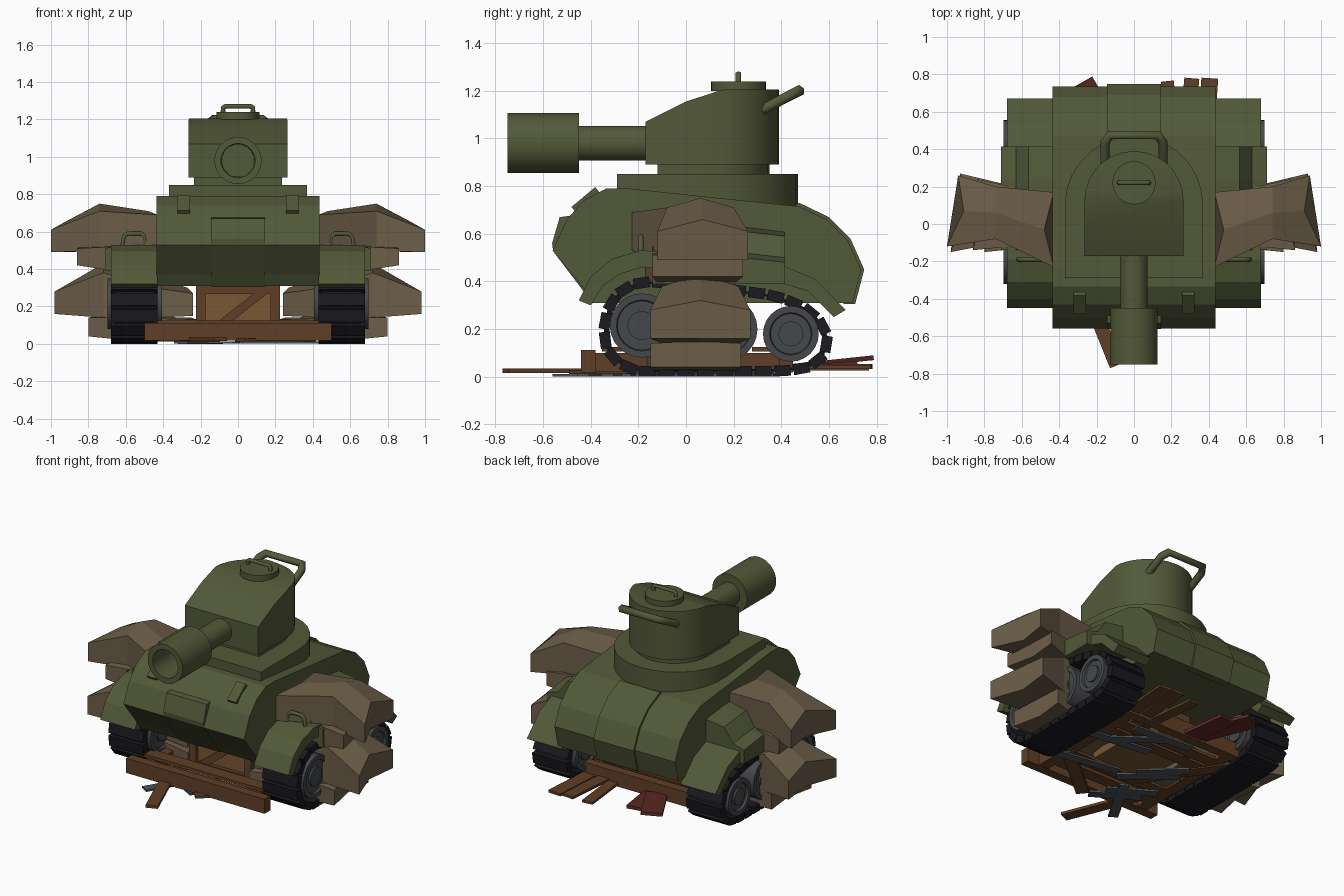
import bpy, bmesh, math, random
from mathutils import Matrix, Vector

if "Cube" in bpy.data.objects:
    bpy.data.objects.remove(bpy.data.objects["Cube"])

random.seed(4)
mats = {}
COL = dict(green=(0.085, 0.1, 0.04), sack=(0.15, 0.11, 0.065), wood=(0.115, 0.05, 0.02),
           crate=(0.19, 0.095, 0.035), black=(0.01, 0.01, 0.014), grey=(0.06, 0.064, 0.07),
           red=(0.11, 0.022, 0.016), metal=(0.075, 0.085, 0.1))
for n, c in COL.items():
    mats[n] = bpy.data.materials.new(n)
    mats[n].diffuse_color = (*c, 1)


def finish(name, bm, col, mirror=False, smooth=False):
    bmesh.ops.recalc_face_normals(bm, faces=bm.faces)
    me = bpy.data.meshes.new(name)
    bm.to_mesh(me)
    bm.free()
    ob = bpy.data.objects.new(name, me)
    bpy.context.collection.objects.link(ob)
    me.materials.append(mats[col])
    if smooth:
        bpy.ops.object.select_all(action='DESELECT')
        ob.select_set(True)
        bpy.context.view_layer.objects.active = ob
        bpy.ops.object.shade_smooth_by_angle(angle=math.radians(25))
    if mirror:
        ob.modifiers.new('Mirror', 'MIRROR')
    return ob


def loft(bm, rings):
    vs = [[bm.verts.new(p) for p in r] for r in rings]
    n = len(vs[0])
    for a, b in zip(vs, vs[1:]):
        for i in range(n):
            bm.faces.new((a[i], a[(i + 1) % n], b[(i + 1) % n], b[i]))
    bm.faces.new(vs[0])
    bm.faces.new(vs[-1])


def prism_x(name, prof, x0, x1, col='green', **k):
    bm = bmesh.new()
    loft(bm, [[(x, y, z) for y, z in prof] for x in (x0, x1)])
    return finish(name, bm, col, **k)


def add_box(bm, c, s, rot=(0, 0, 0)):
    m = Matrix.Translation(c)
    for a, ax in zip(rot, 'XYZ'):
        m = m @ Matrix.Rotation(math.radians(a), 4, ax)
    bmesh.ops.create_cube(bm, size=1, matrix=m @ Matrix.Diagonal((*s, 1)))


def boxes(name, items, col, **k):
    bm = bmesh.new()
    for it in items:
        add_box(bm, *it)
    return finish(name, bm, col, **k)


def cylinder(name, c, r, length, axis, col, seg=32, recess=None, **k):
    """Cylinder; recess = (rim width, depth) sinks the ends facing -y or +/-x."""
    bm = bmesh.new()
    rot = {'x': Matrix.Rotation(math.pi / 2, 4, 'Y'),
           'y': Matrix.Rotation(math.pi / 2, 4, 'X'), 'z': Matrix()}[axis]
    bmesh.ops.create_cone(bm, cap_ends=True, segments=seg, radius1=r, radius2=r,
                          depth=length, matrix=Matrix.Translation(c) @ rot)
    if recess:
        bm.normal_update()
        caps = [f for f in bm.faces if len(f.verts) > 4 and f.normal.y < 0.5]
        for f in caps:
            bmesh.ops.inset_region(bm, faces=[f], thickness=recess[0], depth=0)
            bmesh.ops.inset_region(bm, faces=[f], thickness=0.004, depth=-recess[1])
    return finish(name, bm, col, smooth=True, **k)


def tube(name, pts, r, mirror=False):
    cu = bpy.data.curves.new(name, 'CURVE')
    cu.dimensions = '3D'
    cu.bevel_depth, cu.bevel_resolution, cu.use_fill_caps = r, 1, True
    sp = cu.splines.new('POLY')
    sp.points.add(len(pts) - 1)
    for p, q in zip(sp.points, pts):
        p.co = (*q, 1)
    ob = bpy.data.objects.new(name, cu)
    bpy.context.collection.objects.link(ob)
    cu.materials.append(mats['green'])
    if mirror:
        ob.modifiers.new('Mirror', 'MIRROR')


def u_plan(w, front, cy, n=14):
    arc = [(w * math.cos(math.pi * i / n), cy + w * math.sin(math.pi * i / n)) for i in range(n + 1)]
    return [(w, front)] + arc + [(-w, front)]


def u_block(name, w, front, cy, z0, z1, cuts=()):
    bm = bmesh.new()
    loft(bm, [[(x, y, z) for x, y in u_plan(w, front, cy)] for z in (z0, z1)])
    for co, no in cuts:
        geo = bm.verts[:] + bm.edges[:] + bm.faces[:]
        bmesh.ops.bisect_plane(bm, geom=geo, plane_co=co, plane_no=no, clear_outer=True)
        bmesh.ops.holes_fill(bm, edges=[e for e in bm.edges if e.is_boundary])
    return finish(name, bm, 'green', smooth=True)


# hull
prism_x('hull', [(-.56, .53), (-.50, .66), (-.43, .74), (-.335, .79), (-.24, .79), (.47, .715),
                 (.59, .66), (.68, .57), (.735, .45), (.70, .31), (-.39, .31), (-.43, .37)], -.435, .435)
prism_x('rear_deck_strip', [(.46, .72), (.475, .73), (.60, .67), (.69, .58), (.748, .45),
                            (.71, .305), (.66, .305), (.66, .5)], -.145, .145)
prism_x('driver_visor', [(-.558, .53), (-.562, .56), (-.53, .67), (-.49, .675), (-.47, .55)], -.145, .145)
prism_x('lower_nose_plate', [(-.56, .53), (-.435, .365), (-.39, .305), (-.38, .4), (-.5, .53)], -.145, .145)
boxes('front_hooks', [((.29, -.415, .735), (.065, .13, .05), (40, 0, 0))], 'green', mirror=True)

# fenders, stowage bins and lamps
prism_x('fender', [(-.45, .32), (-.40, .42), (-.31, .495), (-.19, .53), (.2, .51), (.40, .47), (.54, .41),
                   (.67, .28), (.62, .25), (.51, .36), (.38, .40), (0, .44), (-.18, .46),
                   (-.28, .43), (-.35, .38), (-.40, .30)], .43, .68, mirror=True)
bm = bmesh.new()
loft(bm, [[(.42, y, .39), (.71, y, .39), (.71, y, t - .11), (.63, y, t - .09), (.565, y, t), (.42, y, t + .02)]
          for y, t in ((-.14, .62), (.24, .61), (.415, .59))])
finish('stowage_bin', bm, 'green', mirror=True)
tube('lamp_guard', [(.49, -.19, .52), (.50, -.19, .575), (.52, -.19, .59), (.59, -.19, .59),
                    (.61, -.19, .575), (.62, -.19, .52)], .012, mirror=True)

# turret
u_block('turret_collar', .37, -.29, .10, .70, .85)
u_block('turret_neck', .235, -.12, .115, .84, .90)
u_block('turret', .265, -.17, .125, .89, 1.205,
        [((0, -.17, 1.10), (0, -.055, .17)), ((0, 0, 1.155), (0, -.05, .10))])
cylinder('turret_hatch', (0, .22, 1.22), .115, .04, 'z', 'green')
tube('hatch_handle', [(-.08, .22, 1.23), (-.08, .22, 1.262), (-.068, .22, 1.27), (.068, .22, 1.27),
                      (.08, .22, 1.262), (.08, .22, 1.23)], .013)
tube('rear_rail', [(-.155, .30, 1.11), (-.155, .435, 1.18), (-.13, .475, 1.20), (.13, .475, 1.20),
                   (.155, .435, 1.18), (.155, .30, 1.11)], .025)
cylinder('gun_barrel', (0, -.3, .98), .073, .34, 'y', 'green')
cylinder('gun_muzzle', (0, -.6, .98), .126, .30, 'y', 'green', recess=(.035, .2))

# road wheels
for nm, y, z, r in (('front', -.185, .215, .135), ('middle', .165, .2, .135), ('rear', .44, .18, .117)):
    cylinder(nm + '_wheel', (.552, y, z), r, .29, 'x', 'grey', seg=24, recess=(.028, .015), mirror=True)
    cylinder(nm + '_wheel_hub', (.552, y, z), r * .45, .285, 'x', 'grey', seg=16, mirror=True)

# track links spaced evenly along a closed path
path = [Vector(p) for p in [(-.345, .2), (-.33, .28), (-.28, .36), (-.19, .402), (0, .385), (.2, .365), (.38, .34),
                            (.5, .29), (.57, .23), (.598, .16), (.58, .09), (.51, .035), (.4, .023),
                            (-.2, .023), (-.29, .06), (-.335, .12)]]
segs = list(zip(path, path[1:] + path[:1]))
total = sum((b - a).length for a, b in segs)


def at(d):
    d %= total
    for a, b in segs:
        l = (b - a).length
        if d <= l:
            return a.lerp(b, d / l)
        d -= l
    return path[0]


N = 28
step = total / N
links = []
for i in range(N):
    a, b = at(i * step), at((i + .85) * step)
    m, t = (a + b) / 2, b - a
    links.append(((.555, m.x, max(m.y, .0225)), (.25, step * .85, .045), (math.degrees(math.atan2(t.y, t.x)), 0, 0)))
boxes('track_links', links, 'black', mirror=True)
cen = Vector((.13, .2))
bm = bmesh.new()
rings = [[bm.verts.new((x, *(cen + (p - cen) * s))) for p in path]
         for x, s in ((.45, 1), (.66, 1), (.66, .95), (.45, .95))]
for a, b in zip(rings, rings[1:] + rings[:1]):
    for i in range(len(path)):
        j = (i + 1) % len(path)
        bm.faces.new((a[i], a[j], b[j], b[i]))
finish('track_belt', bm, 'black', mirror=True)


# sandbags: sections of (x front, x back, pinch, y0, y1, z0, z1, ridge)
def sack(name, secs):
    bm = bmesh.new()
    rings = []
    for xa, xb, p, y0, y1, z0, z1, zr in secs:
        xm, ym = (xa + xb) / 2 - p, (y0 + y1) / 2
        rings.append([(xa, y0, z0), (xm, ym, z0), (xb, y1, z0), (xb, y1, z1), (xm, ym, zr), (xa, y0, z1)])
    loft(bm, rings)
    finish(name, bm, 'sack', mirror=True)


sack('top_sandbag', [(.43, .43, -.05, -.23, .17, .53, .69, .71), (.74, .74, 0, -.08, .20, .50, .71, .75),
                     (1.0, .94, .06, -.12, .26, .49, .61, .66)])
sack('upper_sandbag', [(.44, .44, 0, -.17, .20, .41, .50, .52), (.66, .66, 0, -.12, .20, .39, .52, .53),
                       (.86, .84, .03, -.14, .24, .42, .51, .53)])
sack('lower_sandbag', [(.24, .24, -.03, -.18, .20, .15, .27, .30), (.45, .45, 0, -.13, .20, .14, .30, .36),
                       (.72, .72, 0, -.10, .22, .14, .38, .43), (.98, .93, .05, -.15, .27, .16, .28, .32)])
sack('bottom_sandbag', [(.22, .22, -.03, -.20, .22, .04, .13, .14), (.60, .60, 0, -.13, .20, .02, .14, .15),
                        (.80, .78, .03, -.15, .23, .04, .14, .15)])

# crate under the hull
boxes('crate', [((0, .03, .17), (.40, .38, .27))], 'crate')
boxes('crate_frame', [((sx * .20, sy * .19 + .03, .17), (.05, .05, .29)) for sx in (-1, 1) for sy in (-1, 1)]
      + [((0, sy * .2 + .03, z), (.45, .03, .045)) for sy in (-1, 1) for z in (.06, .29)]
      + [((0, sy * .2 + .03, .175), (.42, .025, .045), (0, -38, 0)) for sy in (-1, 1)], 'wood')

# wooden pallet and loose planks
boxes('pallet', [((0, y, .065), (1.0, .06, .095)) for y in (-.41, .42)]
      + [((x, 0, .06), (.07, .84, .08)) for x in (-.38, .38)]
      + [((0, y, .115), (.86, .085, .02)) for y in (-.31, .32)]
      + [((0, y, .03), (.8, .08, .02)) for y in (-.28, -.16, .2, .3)], 'wood')
boxes('loose_planks', [((-.187, -.525, .025), (.075, .5, .018), (0, 0, 22)),
                       ((.2, .55, .035), (.07, .43, .016), (0, 0, 6)),
                       ((.29, .56, .045), (.08, .44, .016), (0, 0, -5)),
                       ((.39, .56, .04), (.09, .44, .016), (0, 0, -4)),
                       ((.2, -.3, .02), (.08, .5, .016), (0, 0, -50)),
                       ((-.3, .1, .02), (.08, .6, .016), (0, 0, 35))], 'wood')
boxes('red_board', [((-.19, .60, .06), (.13, .36, .02), (6, 0, 30)),
                    ((-.10, .56, .045), (.12, .3, .02), (4, 0, 12))], 'red')

# scrap metal strips on the ground
boxes('scrap_strips', [((-.2, -.38, .006), (.06, .38, .012), (0, 0, -30))]
      + [((random.uniform(-.28, .28), -.35 + .1 * i, .008), (.06, random.uniform(.3, .45), .012),
          (0, 0, random.uniform(35, 95))) for i in range(8)], 'metal')

for m in bpy.data.materials:
    if m.users and not m.is_grease_pencil:
        m.use_nodes = True
        m.node_tree.nodes["Principled BSDF"].inputs["Base Color"].default_value = m.diffuse_color
